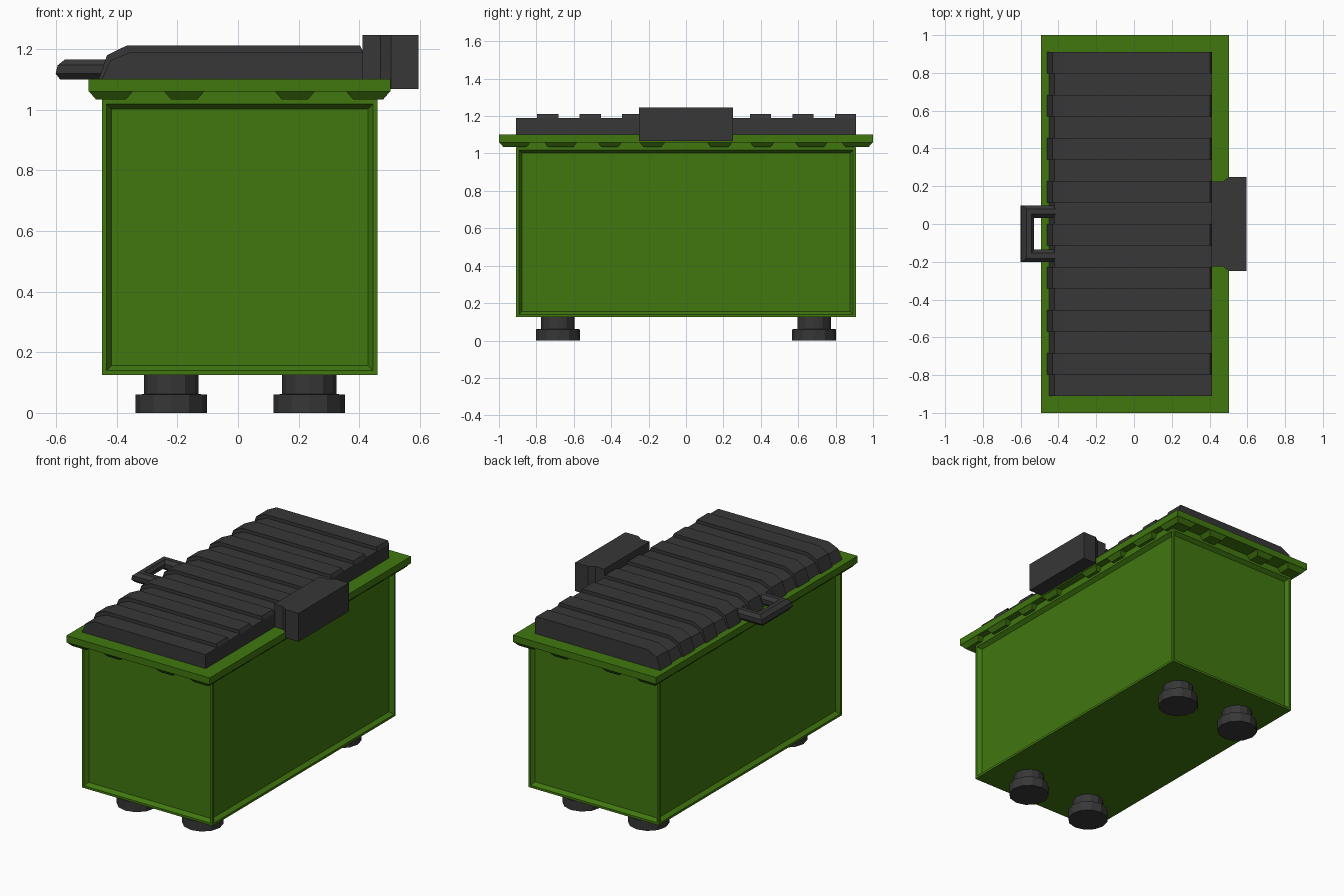
import bpy, bmesh, math
from mathutils import Vector

if "Cube" in bpy.data.objects:
    bpy.data.objects.remove(bpy.data.objects["Cube"])


def material(name, rgb):
    m = bpy.data.materials.new(name)
    m.diffuse_color = (*rgb, 1)
    m.use_nodes = True
    m.node_tree.nodes["Principled BSDF"].inputs["Base Color"].default_value = m.diffuse_color
    return m


GREEN = material("green_paint", (0.052, 0.185, 0.005))
BLACK = material("dark_grey_plastic", (0.038, 0.038, 0.038))


def finish(bm, name, mat):
    bmesh.ops.recalc_face_normals(bm, faces=bm.faces[:])
    me = bpy.data.meshes.new(name)
    bm.to_mesh(me)
    bm.free()
    me.materials.append(mat)
    ob = bpy.data.objects.new(name, me)
    bpy.context.collection.objects.link(ob)
    return ob


def loft(bm, rings):
    """Skin a list of equal-length point rings and cap both ends."""
    vs = [[bm.verts.new(p) for p in r] for r in rings]
    n = len(vs[0])
    for a, b in zip(vs, vs[1:]):
        for i in range(n):
            bm.faces.new((a[i], a[(i + 1) % n], b[(i + 1) % n], b[i]))
    bm.faces.new(vs[0])
    bm.faces.new(vs[-1])


def rect(x0, x1, y0, y1, z, inset=0.0):
    x0, x1, y0, y1 = x0 + inset, x1 - inset, y0 + inset, y1 - inset
    return [(x0, y0, z), (x1, y0, z), (x1, y1, z), (x0, y1, z)]


def box(bm, x0, x1, y0, y1, z0, z1, taper=0.0):
    loft(bm, [rect(x0, x1, y0, y1, z0, taper), rect(x0, x1, y0, y1, z1)])


# Bin body: box with a framed, recessed panel on each side
bm = bmesh.new()
box(bm, -0.448, 0.46, -0.908, 0.908, 0.125, 1.033)
bmesh.ops.recalc_face_normals(bm, faces=bm.faces[:])
sides = [f for f in bm.faces if abs(f.normal.z) < 0.5]
bmesh.ops.inset_individual(bm, faces=sides, thickness=0.02)
bmesh.ops.inset_individual(bm, faces=sides, thickness=0.024, depth=-0.024)
finish(bm, "bin_body", GREEN)

# Rim slab with neck joining it to the body
bm = bmesh.new()
box(bm, -0.493, 0.503, -1, 1, 1.06, 1.102)
box(bm, -0.446, 0.458, -0.906, 0.906, 1.02, 1.07)
finish(bm, "rim", GREEN)

# Tapered teeth under the rim, with L-shaped corners
bm = bmesh.new()
XC, Z0, Z1, T = 0.005, 1.034, 1.062, 0.024
for sx in (-1, 1):
    xs = sorted((XC + sx * 0.498, XC + sx * 0.40))
    for sy in (-1, 1):
        for a, b in ((0.11, 0.25), (0.34, 0.475), (0.58, 0.76), (0.83, 1.0)):
            ys = sorted((sy * a, sy * b))
            box(bm, *xs, *ys, Z0, Z1, T)
        ys = sorted((sy * 1.0, sy * 0.86))
        for a, b in ((0.115, 0.25), (0.35, 0.498)):
            xr = sorted((XC + sx * a, XC + sx * b))
            box(bm, *xr, *ys, Z0, Z1, T)
finish(bm, "rim_teeth", GREEN)

# Ribbed lid: alternating low and high strips
LOW = [(-0.45, 1.10), (-0.42, 1.163), (-0.355, 1.19), (0.413, 1.19), (0.413, 1.10)]
HIGH = [(-0.46, 1.10), (-0.432, 1.18), (-0.368, 1.211), (0.403, 1.211),
        (0.413, 1.19), (0.413, 1.10)]
bm = bmesh.new()
STEP = 1.82 / 16
for i in range(16):
    prof = HIGH if i % 2 else LOW
    y = -0.91 + i * STEP
    loft(bm, [[(x, yy, z) for x, z in prof] for yy in (y, y + STEP)])
finish(bm, "ribbed_lid", BLACK)

# Handle: mitred octagonal tube bent into a U
bm = bmesh.new()
R, ZC = 0.033, 1.133
path = [(-0.42, 0.066, 0, 1), (-0.565, 0.066, -1, 1),
        (-0.565, -0.168, -1, -1), (-0.42, -0.168, 0, -1)]
rings = []
for x, y, ox, oy in path:
    ring = []
    for k in range(8):
        a = math.tau * (k + 0.5) / 8
        u, v = R * math.cos(a) * 1.08, R * math.sin(a) * 1.08
        ring.append((x + ox * u + 0.25 * v, y + oy * u, ZC + v))
    rings.append(ring)
loft(bm, rings)
finish(bm, "lid_handle", BLACK)

# Hinge block at the right of the lid
plan = [(0.41, -0.225), (0.47, -0.225), (0.505, -0.25), (0.596, -0.25),
        (0.596, 0.25), (0.505, 0.25), (0.47, 0.225), (0.41, 0.225)]
bm = bmesh.new()
loft(bm, [[(x, y, z) for x, y in plan] for z in (1.068, 1.246)])
finish(bm, "hinge_block", BLACK)

# Four stepped feet
for ix, cx in enumerate((-0.22, 0.235)):
    for iy, cy in enumerate((-0.685, 0.685)):
        bm = bmesh.new()
        steps = [(0.118, 0), (0.118, 0.06), (0.09, 0.062), (0.09, 0.13)]
        loft(bm, [[(cx + r * math.cos(math.tau * k / 12),
                    cy + r * math.sin(math.tau * k / 12), z)
                   for k in range(12)] for r, z in steps])
        finish(bm, "foot_%d_%d" % (ix, iy), BLACK)
